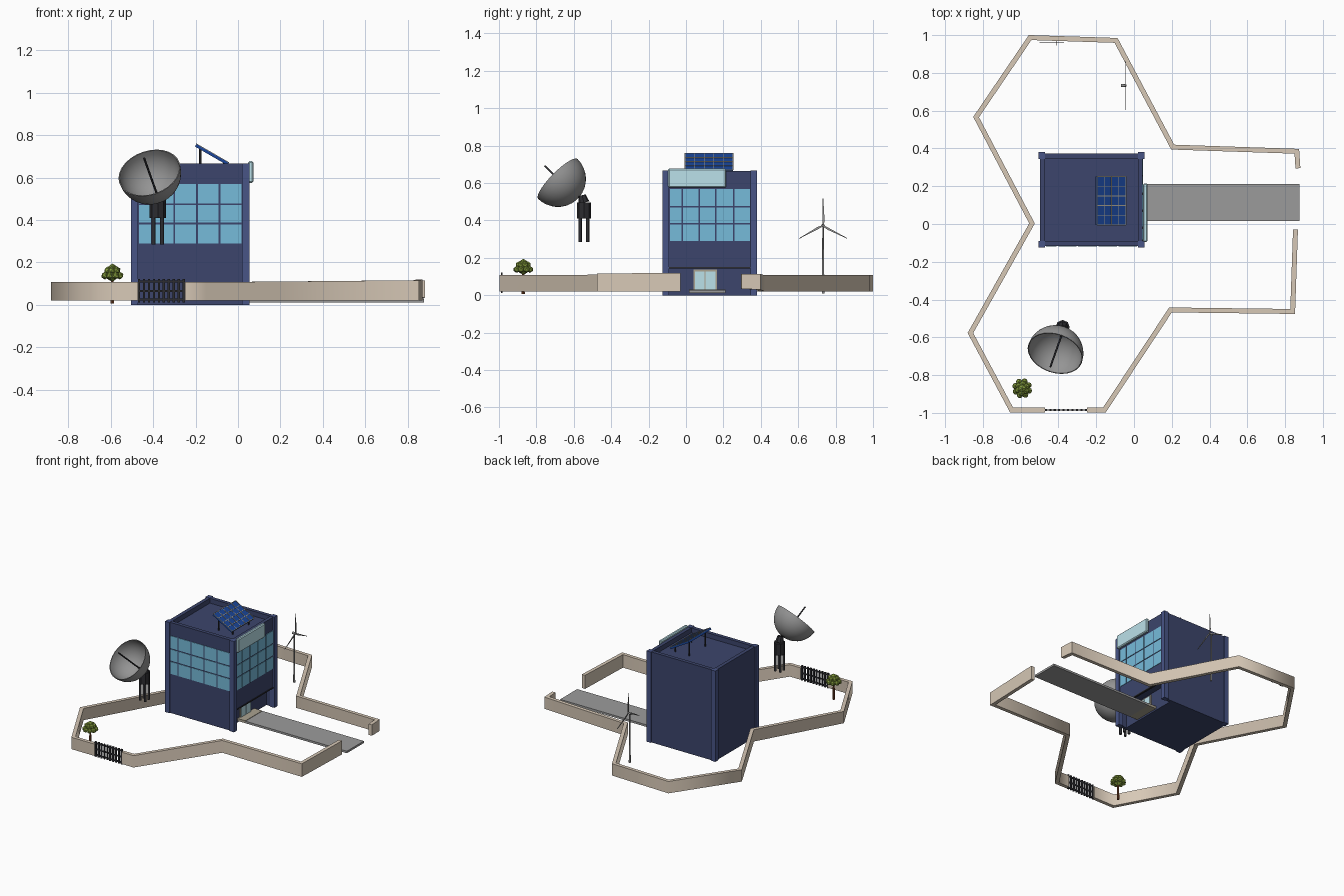
import bpy, bmesh, math
from mathutils import Vector, Matrix

if "Cube" in bpy.data.objects:
    bpy.data.objects.remove(bpy.data.objects["Cube"])


def mat(name, r, g, b):
    m = bpy.data.materials.new(name)
    m.diffuse_color = (r, g, b, 1)
    m.use_nodes = True
    m.node_tree.nodes["Principled BSDF"].inputs["Base Color"].default_value = m.diffuse_color
    return m


BODY = mat("navy_wall", .045, .06, .15)
PILLAR = mat("navy_pillar", .065, .09, .24)
GLASS = mat("glass", .18, .5, .7)
PALE = mat("pale_blue", .5, .75, .82)
STONE = mat("stone", .68, .58, .47)
DARK = mat("dark_metal", .025, .025, .03)
STEEL = mat("steel", .3, .3, .3)
PAVING = mat("paving", .33, .33, .33)
CELL = mat("solar_cell", .01, .06, .32)
FRAME = mat("frame", .4, .36, .28)
LEAF = mat("leaf", .25, .36, .05)
BARK = mat("bark", .2, .06, .02)


def finish(bm, name, m, smooth=None):
    bmesh.ops.recalc_face_normals(bm, faces=bm.faces)
    me = bpy.data.meshes.new(name)
    bm.to_mesh(me)
    bm.free()
    ob = bpy.data.objects.new(name, me)
    bpy.context.collection.objects.link(ob)
    me.materials.append(m)
    if smooth:
        bpy.ops.object.select_all(action='DESELECT')
        ob.select_set(True)
        bpy.context.view_layer.objects.active = ob
        bpy.ops.object.shade_smooth_by_angle(angle=math.radians(smooth))
    return ob


def boxes(name, m, items, xf=Matrix()):
    """Several boxes as one object; each item is (x0, x1, y0, y1, z0, z1)."""
    bm = bmesh.new()
    for x0, x1, y0, y1, z0, z1 in items:
        t = Matrix.Translation(((x0 + x1) / 2, (y0 + y1) / 2, (z0 + z1) / 2))
        bmesh.ops.create_cube(bm, size=1, matrix=xf @ t @ Matrix.Diagonal((x1 - x0, y1 - y0, z1 - z0, 1)))
    return finish(bm, name, m)


def rods(name, m, items, segs=12):
    """Several tapered rods as one object; each item is (start, end, r0, r1)."""
    bm = bmesh.new()
    for a, b, r0, r1 in items:
        a, b = Vector(a), Vector(b)
        rot = (b - a).to_track_quat('Z', 'Y').to_matrix().to_4x4()
        bmesh.ops.create_cone(bm, cap_ends=True, segments=segs, radius1=r0, radius2=r1,
                              depth=(b - a).length, matrix=Matrix.Translation((a + b) / 2) @ rot)
    return finish(bm, name, m, 40)


def wall(name, pts, w=.013):
    """Mitred wall along a path of (x, y, bottom, top)."""
    bm, rings = bmesh.new(), []
    for i, (x, y, z0, z1) in enumerate(pts):
        p = Vector((x, y))
        dirs = []
        if i:
            dirs.append((p - Vector(pts[i - 1][:2])).normalized())
        if i < len(pts) - 1:
            dirs.append((Vector(pts[i + 1][:2]) - p).normalized())
        d = sum(dirs, Vector((0, 0))).normalized()
        n = Vector((-d.y, d.x)) * w / d.dot(dirs[0])
        rings.append([bm.verts.new((*(p + s * n), z)) for s, z in ((1, z0), (1, z1), (-1, z1), (-1, z0))])
    for a, b in zip(rings, rings[1:]):
        for k in range(4):
            bm.faces.new((a[k], a[k - 1], b[k - 1], b[k]))
    bm.faces.new(rings[0])
    bm.faces.new(rings[-1])
    finish(bm, name, STONE, 75)


# Building: recessed ground floor, upper floors, parapet and corner pillars
X0, X1, Y0, Y1 = -.497, .045, -.117, .372
boxes("ground_floor", BODY, [(X0, -.015, Y0, Y1, 0, .148),
                             (-.015, .03, Y0, Y0 + .02, 0, .148), (-.015, .03, Y1 - .02, Y1, 0, .148)])
boxes("upper_floors", BODY, [(X0, X1, Y0, Y1, .148, .63)])
boxes("parapet", BODY, [(X0, X1, Y0, -.09, .63, .665), (X0, X1, .345, Y1, .63, .665),
                        (X0, -.47, -.09, .345, .63, .665), (.02, X1, -.09, .345, .63, .665)])
boxes("corner_pillars", PILLAR, [(x, x + .035, y, y + .035, 0, .667)
                                 for x in (-.505, .02) for y in (-.125, .345)])
boxes("overhang_trim", DARK, [(X1 - .01, X1 + .003, -.09, .345, .143, .152)])

# Window bands on the front and right walls
zs = (.285, .383, .474, .573)
front_x = (-.47, -.405, -.3, -.193, -.087, .02)
right_y = (-.09, -.02, .07, .16, .256, .345)
g = .004
boxes("front_windows", GLASS, [(a + g, b - g, Y0 - .003, Y0 + .002, c + g, d - g)
                               for a, b in zip(front_x, front_x[1:]) for c, d in zip(zs, zs[1:])])
boxes("right_windows", GLASS, [(X1 - .002, X1 + .003, a + g, b - g, c + g, d - g)
                               for a, b in zip(right_y, right_y[1:]) for c, d in zip(zs, zs[1:])])

# Entrance: door, step and path
boxes("door_frame", FRAME, [(-.016, -.008, .04, .165, .02, .137)])
boxes("door_glass", PALE, [(-.01, -.005, .048, .1, .03, .128), (-.01, -.005, .105, .157, .03, .128)])
boxes("door_step", FRAME, [(-.015, .05, .015, .21, .012, .03)])
boxes("path", PAVING, [(.05, .875, .015, .212, .012, .027)])

# Blank sign board on the right wall
sign = boxes("sign_board", PALE, [(.048, .072, -.095, .215, .575, .677)])
bev = sign.modifiers.new("bevel", 'BEVEL')
bev.width = .006

# Tilted solar panel on the roof
tilt = Matrix.Translation((-.123, .123, .708)) @ Matrix.Rotation(math.radians(30), 4, 'Y')
hx, hy = .088, .128
boxes("solar_panel", CELL, [(-hx, hx, -hy, hy, -.007, .007)], tilt)
bars = [(-hx + 2 * hx * i / 4 - .002, -hx + 2 * hx * i / 4 + .002, -hy, hy, .006, .009) for i in range(5)]
bars += [(-hx, hx, -hy + 2 * hy * i / 5 - .002, -hy + 2 * hy * i / 5 + .002, .006, .009) for i in range(6)]
boxes("solar_grid", FRAME, bars, tilt)
rods("solar_legs", DARK, [((x, y, .63), (x, y, z), .005, .005)
                          for x, z in ((-.178, .74), (-.065, .675)) for y in (.03, .215)])

# Perimeter wall, open at the path and the gate
L, T = .02, .107
wall("perimeter_wall", [(x, y, L, T) for x, y in (
    (-.47, -.985), (-.648, -.985), (-.866, -.577), (-.54, .003), (-.836, .566),
    (-.55, .987), (-.095, .972), (.205, .407))] + [(.862, .385, .03, .115), (.868, .295, .035, .115)])
wall("entrance_wall", [(-.25, -.985, L, T), (-.157, -.985, L, T), (.193, -.455, L, .11),
                       (.84, -.463, L, .116), (.855, -.03, L, .12)])

# Barred gate
gate = [(-.472 + .0235 * i, -.461 + .0235 * i, -.99, -.98, .012, .122) for i in range(10)]
gate += [(-.472, -.249, -.988, -.982, z, z + .01) for z in (.02, .06, .105)]
boxes("gate", DARK, gate)

# Dish antenna: hollow bowl facing up and forward, feed rod, mount and legs
axis = Vector((-.244, -.69, .683)).normalized()
centre = Vector((-.4175, -.685, .622))
xf = Matrix.Translation(centre) @ axis.to_track_quat('Z', 'Y').to_matrix().to_4x4()
bm, rings, N = bmesh.new(), [], 28
angles = [math.radians(a) for a in range(10, 91, 10)]
profile = [(.15 * math.sin(a), -.15 * math.cos(a)) for a in angles]
profile += [(.145 * math.sin(a), -.145 * math.cos(a)) for a in reversed(angles)]
for r, z in profile:
    rings.append([bm.verts.new(xf @ Vector((r * math.cos(t), r * math.sin(t), z)))
                  for t in (2 * math.pi * k / N for k in range(N))])
for a, b in zip(rings, rings[1:]):
    for k in range(N):
        bm.faces.new((a[k - 1], a[k], b[k], b[k - 1]))
bm.faces.new(rings[0])
bm.faces.new(rings[-1])
finish(bm, "dish_bowl", STEEL, 40)
rods("dish_feed", DARK, [(centre - axis * .145, centre + axis * .102, .005, .005)])
mx, my = -.378, -.546
rods("dish_mount", DARK, [((mx, my, .41), (mx, my, .495), .038, .038),
                          ((mx, my, .495), (mx, my - .01, .535), .03, .02)], 8)
rods("dish_legs", DARK, [((mx + i * .02, my + j * .02, .285), (mx + i * .02, my + j * .02, .412), .009, .009)
                         for i in (-1, 1) for j in (-1, 1)])

# Wind turbine facing +x
tx, ty, tz = -.056, .733, .372
rods("turbine_tower", STEEL, [((tx, ty, .01), (tx, ty, tz), .007, .004)])
rods("turbine_hub", STEEL, [((tx - .012, ty, tz), (tx + .016, ty, tz), .009, .006)])
bm = bmesh.new()
for deg in (0, 118, 242):
    rot = Matrix.Translation((tx + .01, ty, tz)) @ Matrix.Rotation(math.radians(deg), 4, 'X')
    outline = [(-.004, .0), (.004, 0), (.008, .03), (.001, .145), (-.002, .145)]
    face = bm.faces.new([bm.verts.new(rot @ Vector((0, y, z))) for y, z in outline])
    out = bmesh.ops.extrude_face_region(bm, geom=[face])
    bmesh.ops.translate(bm, vec=(.003, 0, 0), verts=[v for v in out['geom'] if isinstance(v, bmesh.types.BMVert)])
finish(bm, "turbine_blades", STEEL)

# Bicycle leaning by the back wall
bx, by = -.435, .96
hub = [(bx - .038, by, .05), (bx + .038, by, .05)]
for n, h in zip(("back_wheel", "front_wheel"), hub):
    bpy.ops.mesh.primitive_torus_add(location=h, rotation=(math.pi / 2, 0, 0), major_radius=.025,
                                     minor_radius=.002, major_segments=20, minor_segments=6)
    bpy.context.object.name = "bicycle_" + n
    bpy.context.object.data.materials.append(DARK)
seat, crank, head = (bx - .018, by, .085), (bx - .005, by, .05), (bx + .025, by, .083)
rods("bicycle_frame", DARK, [(a, b, .002, .002) for a, b in (
    (hub[0], seat), (seat, head), (head, hub[1]), (seat, crank), (crank, head), (hub[0], crank),
    ((bx + .023, by - .015, .09), (bx + .023, by + .015, .09)))], 6)

# Tree: trunk and tiers of low-poly leaf clumps
cx, cy = -.592, -.87
rods("tree_trunk", BARK, [((cx, cy, .006), (cx, cy, .13), .009, .006)], 7)
bm = bmesh.new()
for count, ring, z, r in ((8, .038, .138, .018), (6, .024, .163, .018), (1, 0, .172, .023), (1, 0, .142, .034)):
    for k in range(count):
        t = 2 * math.pi * k / count + z * 9
        m = Matrix.Translation((cx + ring * math.cos(t), cy + ring * math.sin(t), z))
        bmesh.ops.create_icosphere(bm, subdivisions=1, radius=r, matrix=m)
finish(bm, "tree_leaves", LEAF)
